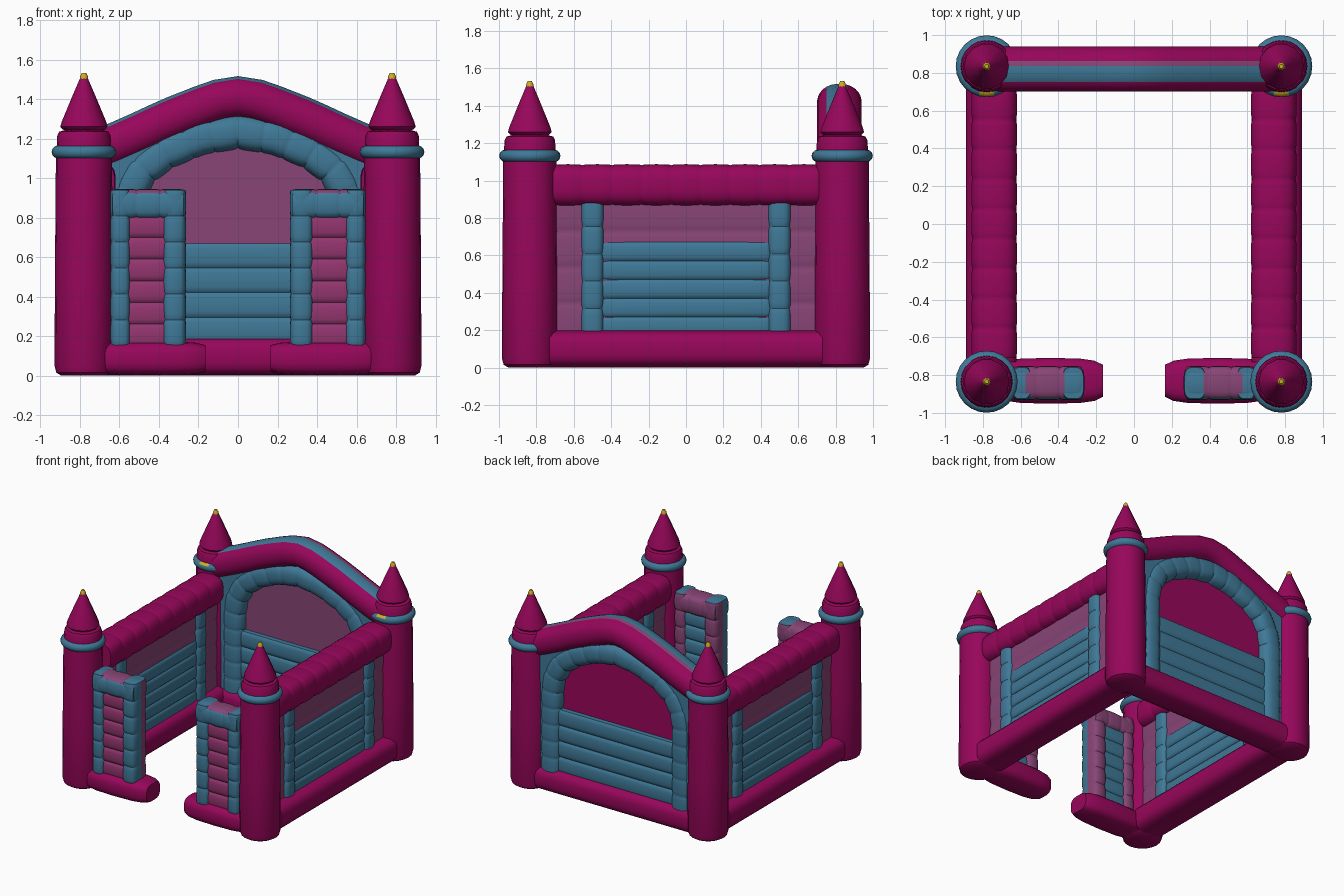
import bpy, bmesh, math
from mathutils import Vector

if "Cube" in bpy.data.objects:
    bpy.data.objects.remove(bpy.data.objects["Cube"])

# Colours (linear)
def mat(name, rgb):
    m = bpy.data.materials.new(name)
    m.diffuse_color = (*rgb, 1)
    m.use_nodes = True
    m.node_tree.nodes["Principled BSDF"].inputs["Base Color"].default_value = m.diffuse_color
    return m
MATS = [mat("magenta", (0.310, 0.002, 0.104)), mat("teal", (0.050, 0.190, 0.310)),
        mat("mauve", (0.245, 0.060, 0.182)), mat("yellow", (0.60, 0.42, 0.02)),
        mat("raspberry", (0.290, 0.036, 0.158))]
MAGENTA, TEAL, MAUVE, YELLOW, RASPBERRY = range(5)
X, Y, Z = Vector((1, 0, 0)), Vector((0, 1, 0)), Vector((0, 0, 1))

def skin(name, rings, colour):
    """Bridge rings of points, cap both ends, colour by index or by rule(centre, normal)."""
    bm = bmesh.new()
    vs = [[bm.verts.new(p) for p in r] for r in rings]
    n = len(rings[0])
    for a, b in zip(vs, vs[1:]):
        for i in range(n):
            j = (i + 1) % n
            bm.faces.new((a[i], a[j], b[j], b[i]))
    bm.faces.new(vs[0])
    bm.faces.new(vs[-1])
    bmesh.ops.recalc_face_normals(bm, faces=bm.faces)
    bm.normal_update()
    for f in bm.faces:
        f.material_index = colour(f.calc_center_median(), f.normal) if callable(colour) else colour
    me = bpy.data.meshes.new(name)
    bm.to_mesh(me)
    bm.free()
    for m in MATS:
        me.materials.append(m)
    ob = bpy.data.objects.new(name, me)
    bpy.context.collection.objects.link(ob)
    bpy.ops.object.select_all(action='DESELECT')
    ob.select_set(True)
    bpy.context.view_layer.objects.active = ob
    bpy.ops.object.shade_smooth_by_angle(angle=math.radians(38))
    return ob

def lathe(name, x, y, profile, colour, n=20):
    rings = [[(x + r * math.cos(2 * math.pi * i / n), y + r * math.sin(2 * math.pi * i / n), z)
              for i in range(n)] for r, z in profile]
    return skin(name, rings, colour)

def sweep(name, path, side, a, b, colour, lumps=1, pinch=(0.1, 0.1), e=2.6, n=20, off=0.5):
    """Inflated tube along a path: superellipse section, pinched at the seams between lumps."""
    path = [Vector(p) for p in path]
    lens = [(q - p).length for p, q in zip(path, path[1:])]
    total = sum(lens)

    def at(t):
        d = t * total
        for k, l in enumerate(lens):
            if d <= l or k == len(lens) - 1:
                return path[k].lerp(path[k + 1], d / l)
            d -= l
    sig = lambda v: math.copysign(abs(v) ** (2 / e), v) if abs(v) > 1e-9 else 0.0
    rings = []
    for k in range(lumps):
        for u, w in ((0, 1), (0.08, 0.4), (0.22, 0.1), (0.5, 0), (0.78, 0.1), (0.92, 0.4), (1, 1)):
            if u == 1 and k < lumps - 1:
                continue
            t = (k + u) / lumps
            up = (at(t + 0.02) - at(t - 0.02)).normalized().cross(side)
            c = at(t)
            rings.append([c + side * (a * (1 - pinch[0] * w) * sig(math.cos(2 * math.pi * (i + off) / n)))
                          + up * (b * (1 - pinch[1] * w) * sig(math.sin(2 * math.pi * (i + off) / n)))
                          for i in range(n)])
    return skin(name, rings, colour)

# Corner towers with ring, drum, cone and tip
for sx in (-1, 1):
    for sy in (-1, 1):
        tag = ("back" if sy > 0 else "front") + ("_right" if sx > 0 else "_left")
        x, y = sx * 0.78, sy * 0.835
        lathe("tower_" + tag, x, y, [(0.115, 0), (0.14, 0.015), (0.149, 0.05), (0.147, 0.5),
              (0.142, 1.12), (0.138, 1.16), (0.135, 1.215), (0.125, 1.235), (0.095, 1.243)], MAGENTA)
        ring = [(0.13 + 0.034 * math.cos(q), 1.132 + 0.033 * math.sin(q))
                for q in [math.radians(d) for d in range(-120, 121, 30)]]
        patch = lambda c, nn, x=x, sy=sy: YELLOW if sy > 0 and c.y < 0.70 and abs(c.x - x) < 0.04 \
            and nn.z > 0.4 else TEAL
        lathe("tower_ring_" + tag, x, y, ring, patch, 24)
        lathe("tower_cone_" + tag, x, y, [(0.08, 1.235), (0.108, 1.246), (0.12, 1.26), (0.112, 1.287),
              (0.065, 1.40), (0.02, 1.505)], MAGENTA, 14)
        lathe("tower_tip_" + tag, x, y, [(0.0215, 1.50), (0.02, 1.515), (0.011, 1.533)], YELLOW, 10)

# Back base tube
sweep("back_base", [(-0.72, 0.82, 0.096), (0.72, 0.82, 0.096)], Y, 0.12, 0.096, MAGENTA, 1, (0, 0), 3.2)

for sx in (-1, 1):
    tag = "_right" if sx > 0 else "_left"
    # Side base tube and segmented top bolster
    sweep("side_base" + tag, [(sx * 0.755, -0.73, 0.1), (sx * 0.755, 0.73, 0.1)], X, 0.135, 0.1,
          MAGENTA, 1, (0, 0), 3.2)
    sweep("side_bolster" + tag, [(sx * 0.74, -0.71, 0.975), (sx * 0.74, 0.71, 0.975)], X, 0.122, 0.113,
          MAGENTA, 9, (0.05, 0.05), 3)
    # Side wall sheet, horizontal slats and upright posts
    sweep("side_wall" + tag, [(sx * 0.74, 0, 0.15), (sx * 0.74, 0, 0.92)], Y, 0.74, 0.058,
          MAUVE, 4, (0, 0.15), 12)
    sweep("side_slats" + tag, [(sx * 0.74, 0, 0.17), (sx * 0.74, 0, 0.67)], Y, 0.46, 0.072,
          TEAL, 5, (0, 0.2), 10)
    for sy in (-1, 1):
        sweep("side_post" + tag, [(sx * 0.74, sy * 0.5, 0.17), (sx * 0.74, sy * 0.5, 0.90)], Y,
              0.063, 0.088, TEAL, 5, (0.08, 0.08), 3.5)
    # Front base stub with rounded end
    stub = [(sx * 0.72, -0.83, 0.087), (sx * 0.165, -0.83, 0.087)]
    sweep("front_base" + tag, stub, Y, 0.122, 0.087, MAGENTA, 1, (0.3, 0.22), 3.2)
    # Entrance panel: frame and slats swap colours on the rear half
    frame = lambda c, n: MAUVE if (c.y > -0.842 and n.z < 0.5) or \
        (n.z > 0.5 and 0.36 < abs(c.x) < 0.56) else TEAL
    slat = lambda c, n: TEAL if c.y > -0.80 else RASPBERRY
    for px, w, part in ((0.322, 0.06, "inner"), (0.595, 0.052, "outer")):
        sweep("entrance_post_" + part + tag, [(sx * px, -0.842, 0.15), (sx * px, -0.842, 0.94)], X,
              w, 0.09, frame, 6, (0.08, 0.08), 3.5, off=0)
    sweep("entrance_top" + tag, [(sx * 0.275, -0.842, 0.868), (sx * 0.635, -0.842, 0.868)], Y,
          0.09, 0.077, frame, 3, (0.06, 0.06), 3.5, off=0)
    sweep("entrance_slats" + tag, [(sx * 0.46, -0.842, 0.15), (sx * 0.46, -0.842, 0.81)], X,
          0.11, 0.07, slat, 6, (0, 0.2), 8)

def mirrored(half, y):
    """Symmetric arch path from its right half, listed from the foot to the middle."""
    return [(-x, y, z) for x, z in half] + [(x, y, z) for x, z in half[-2::-1]]

# Large rear arch with a stripe along the top
def stripe(c, n):
    if n.z > 0.25 and 0.75 < c.y < 0.842:
        return TEAL
    return MAUVE if n.z > 0.25 and 0.842 <= c.y < 0.865 else MAGENTA
sweep("rear_arch", mirrored([(0.78, 1.11), (0.62, 1.175), (0.5, 1.228), (0.35, 1.298), (0.18, 1.365),
      (0.07, 1.403), (0, 1.410)], 0.82), Y, 0.12, 0.107, stripe, 5, (0, 0), 2.2, 28)

# Inner padded arch
inner = [(0.575, 0.15), (0.575, 0.80), (0.555, 0.92), (0.49, 1.04), (0.37, 1.13), (0.19, 1.205), (0, 1.235)]
sweep("inner_arch", mirrored(inner, 0.82), Y, 0.1, 0.088, TEAL, 22, (0.05, 0.07), 2.8)

# Rear netting sheet: mauve inside, magenta outside
outline = mirrored(inner, 0)
skin("rear_sheet", [[(x, y, z) for x, _, z in outline] for y in (0.80, 0.84)],
     lambda c, n: MAGENTA if n.y > 0.5 else MAUVE)

# Rear horizontal slats
sweep("rear_slats", [(0, 0.82, 0.17), (0, 0.82, 0.67)], X, 0.56, 0.072, TEAL, 4, (0, 0.2), 10)

# Padded spandrels closing the corners between tower, rear arch and inner arch
for sx in (-1, 1):
    corner = [(0.70, 0.15), (0.70, 1.14), (0.5, 1.22), (0.2, 1.32), (0.2, 1.21), (0.37, 1.13),
              (0.49, 1.04), (0.555, 0.92), (0.575, 0.8), (0.575, 0.15)]
    skin("rear_spandrel" + ("_right" if sx > 0 else "_left"),
         [[(sx * x, y, z) for x, z in corner] for y in (0.74, 0.90)], TEAL)
